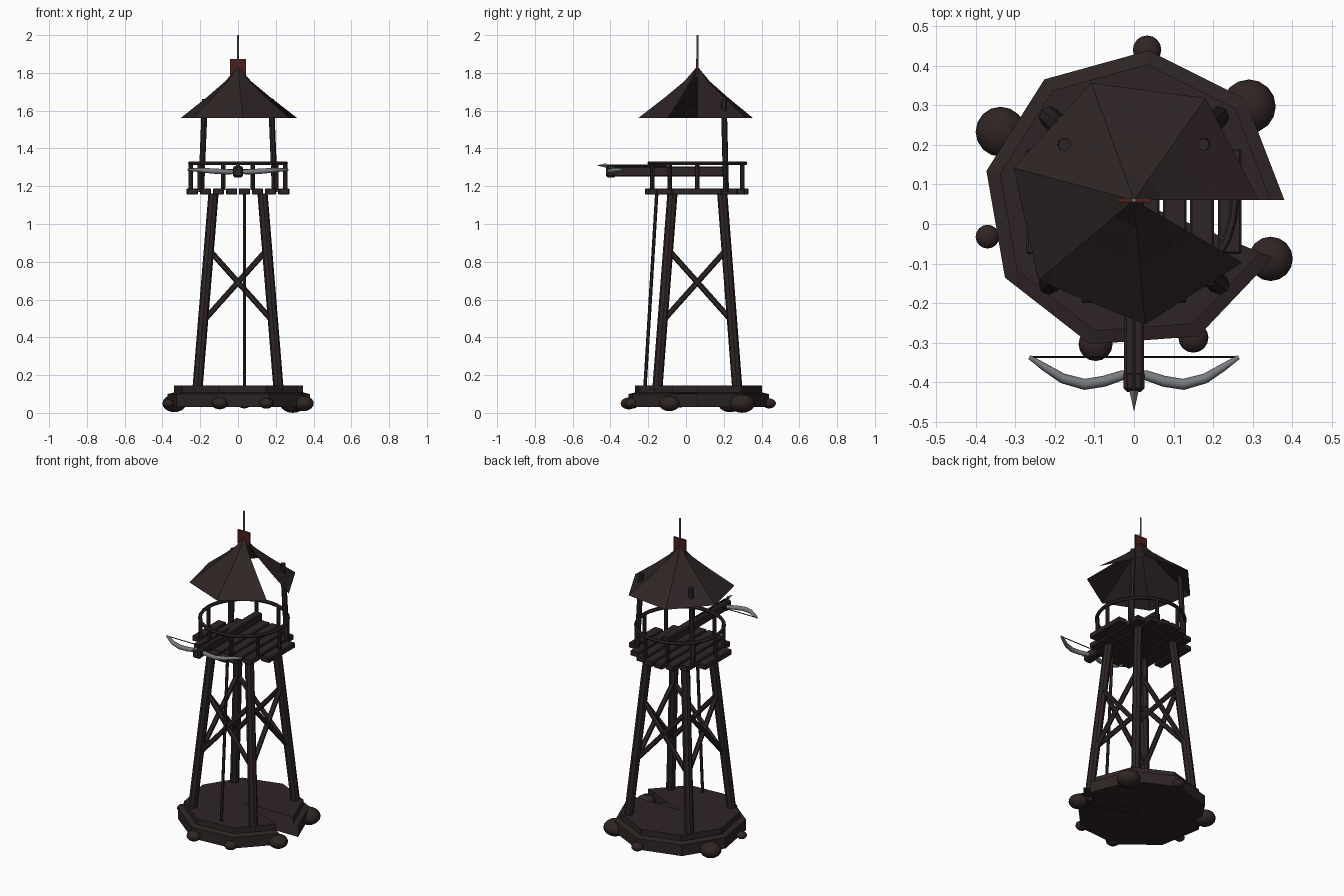
import bpy, bmesh, math
from mathutils import Vector

if "Cube" in bpy.data.objects:
    bpy.data.objects.remove(bpy.data.objects["Cube"])

CY = 0.06  # tower axis in y


def mat(name, col):
    m = bpy.data.materials.new(name)
    m.diffuse_color = (*col, 1)
    m.use_nodes = True
    m.node_tree.nodes["Principled BSDF"].inputs["Base Color"].default_value = m.diffuse_color
    return m


WOOD = mat("dark_wood", (0.028, 0.018, 0.018))
STONE = mat("brown_stone", (0.03, 0.018, 0.018))
METAL = mat("grey_metal", (0.19, 0.2, 0.22))
RED = mat("dark_red", (0.07, 0.014, 0.012))
CORD = mat("dark_cord", (0.012, 0.012, 0.013))


def finish(name, bm, m, smooth=False):
    me = bpy.data.meshes.new(name)
    bm.to_mesh(me)
    bm.free()
    me.materials.append(m)
    if smooth:
        for p in me.polygons:
            p.use_smooth = True
    ob = bpy.data.objects.new(name, me)
    bpy.context.collection.objects.link(ob)
    return ob


def box(name, c, s, m, bevel=0.0):
    bm = bmesh.new()
    bmesh.ops.create_cube(bm, size=1)
    for v in bm.verts:
        v.co = Vector((v.co.x * s[0] + c[0], v.co.y * s[1] + c[1], v.co.z * s[2] + c[2]))
    if bevel:
        bmesh.ops.bevel(bm, geom=bm.edges[:], offset=bevel, segments=1, affect='EDGES')
    return finish(name, bm, m)


def bar(name, a, b, r, m, sides=8, r2=None, smooth=False):
    """Straight bar between two points."""
    a, b = Vector(a), Vector(b)
    bm = bmesh.new()
    bmesh.ops.create_cone(bm, cap_ends=True, segments=sides, radius1=r,
                          radius2=r if r2 is None else r2, depth=(b - a).length)
    bmesh.ops.rotate(bm, verts=bm.verts, matrix=(b - a).to_track_quat('Z', 'Y').to_matrix())
    bmesh.ops.translate(bm, verts=bm.verts, vec=(a + b) / 2)
    return finish(name, bm, m, smooth)


def open_spin(name, profile, degrees, steps, m):
    """Profile turned part of the way round the axis, leaving a wedge open."""
    bm = bmesh.new()
    rings = []
    for i in range(steps + 1):
        t = math.radians(degrees * i / steps)
        rings.append([bm.verts.new((r * math.cos(t), r * math.sin(t) + CY, z)) for r, z in profile])
    for p, q in zip(rings, rings[1:]):
        for j in range(len(profile) - 1):
            bm.faces.new((p[j], p[j + 1], q[j + 1], q[j]))
    bmesh.ops.remove_doubles(bm, verts=bm.verts, dist=1e-5)
    bmesh.ops.recalc_face_normals(bm, faces=bm.faces)
    return finish(name, bm, m)


# Stepped base with open wedge
open_spin("base", [(0, 0.03), (0.38, 0.03), (0.38, 0.1), (0.345, 0.108), (0.345, 0.145), (0, 0.145)],
          337.5, 8, WOOD)

# Boulders around the base
for x, y, r in [(0.033, 0.44, 0.036), (0.29, 0.297, 0.068), (-0.337, 0.233, 0.063),
                (-0.37, -0.032, 0.03), (-0.097, -0.303, 0.043), (0.15, -0.287, 0.038),
                (0.345, -0.088, 0.056)]:
    bm = bmesh.new()
    bmesh.ops.create_uvsphere(bm, u_segments=16, v_segments=10, radius=r)
    bmesh.ops.scale(bm, verts=bm.verts, vec=(1, 1, 0.73))
    bmesh.ops.translate(bm, verts=bm.verts, vec=(x, y, 0.05))
    finish("boulder", bm, STONE, True)

# Legs
for sx in (-1, 1):
    for sy in (-1, 1):
        bar("leg", (sx * 0.215, CY + sy * 0.212, 0.12), (sx * 0.13, CY + sy * 0.132, 1.16), 0.027, WOOD)

# Cross braces on all four sides
for k in range(4):
    ca, sa = round(math.cos(k * math.pi / 2)), round(math.sin(k * math.pi / 2))

    def turn(x, y, z):
        return (x * ca - y * sa, x * sa + y * ca + CY, z)
    for s in (-1, 1):
        bar("brace", turn(s * 0.18, -0.18, 0.49), turn(-s * 0.15, -0.152, 0.86), 0.015, WOOD, 6)

# Climbing pole
bar("climbing_pole", (0.035, -0.217, 0.14), (0.035, -0.155, 1.16), 0.009, WOOD, 6)

# Round platform of planks
for x in (0.034, 0.103, 0.172, 0.242):
    h = math.sqrt(0.276 ** 2 - x ** 2)
    for s in (-1, 1):
        box("plank", (s * x, CY - 0.003, 1.172), (0.06, 2 * h, 0.034), WOOD, 0.005)

# Railing
for k in range(10):
    t = math.radians(36 * k)
    x, y = 0.25 * math.cos(t), CY + 0.25 * math.sin(t)
    bar("rail_post", (x, y, 1.18), (x, y, 1.32), 0.012, WOOD)
bpy.ops.mesh.primitive_torus_add(major_radius=0.254, minor_radius=0.011, major_segments=32,
                                 minor_segments=6, location=(0, CY, 1.322))
rail = bpy.context.object
rail.name = "hand_rail"
rail.data.materials.append(WOOD)
bpy.ops.object.shade_smooth_by_angle()

# Roof posts at the back
for s in (-1, 1):
    bar("roof_post", (s * 0.195, 0.212, 1.17), (s * 0.175, 0.2, 1.66), 0.016, WOOD)

# Roof with open wedge, spire and pennant
open_spin("roof", [(0.315, 1.56), (0.17, 1.672), (0.07, 1.755), (0, 1.835)], 330, 6, WOOD)
bar("spire", (0, CY, 1.78), (0, CY, 2.0), 0.006, METAL, 8, 0.005)
box("pennant", (0, CY, 1.83), (0.085, 0.012, 0.085), RED)

# Crossbow stock, head and bolt
box("crossbow_stock", (0, -0.1, 1.278), (0.05, 0.62, 0.052), WOOD, 0.006)
box("crossbow_head", (0, -0.397, 1.276), (0.054, 0.055, 0.06), WOOD, 0.01)
bar("bolt_shaft", (0, -0.43, 1.31), (0, -0.1, 1.31), 0.005, WOOD, 6)
bar("bolt_tip", (0, -0.42, 1.31), (0, -0.474, 1.31), 0.012, METAL, 4, 0.0)

# Crossbow limbs as one tapered curve
cu = bpy.data.curves.new("bow_curve", 'CURVE')
cu.dimensions = '3D'
cu.bevel_depth = 0.014
cu.bevel_resolution = 2
cu.use_fill_caps = True
half = [(0.264, -0.336, 1.287, 0.4), (0.225, -0.362, 1.287, 0.7), (0.18, -0.39, 1.284, 0.9),
        (0.125, -0.405, 1.28, 1.0), (0.075, -0.397, 1.277, 1.0), (0.03, -0.382, 1.276, 0.9)]
pts = [(-x, y, z, r) for x, y, z, r in half] + half[::-1]
sp = cu.splines.new('POLY')
sp.points.add(len(pts) - 1)
for p, (x, y, z, r) in zip(sp.points, pts):
    p.co = (x, y, z, 1)
    p.radius = r
sp.use_smooth = True
cu.materials.append(METAL)
bow = bpy.data.objects.new("bow_limbs", cu)
bpy.context.collection.objects.link(bow)

# Bowstring
bar("bowstring", (-0.264, -0.336, 1.287), (0.264, -0.336, 1.287), 0.003, CORD, 6)
